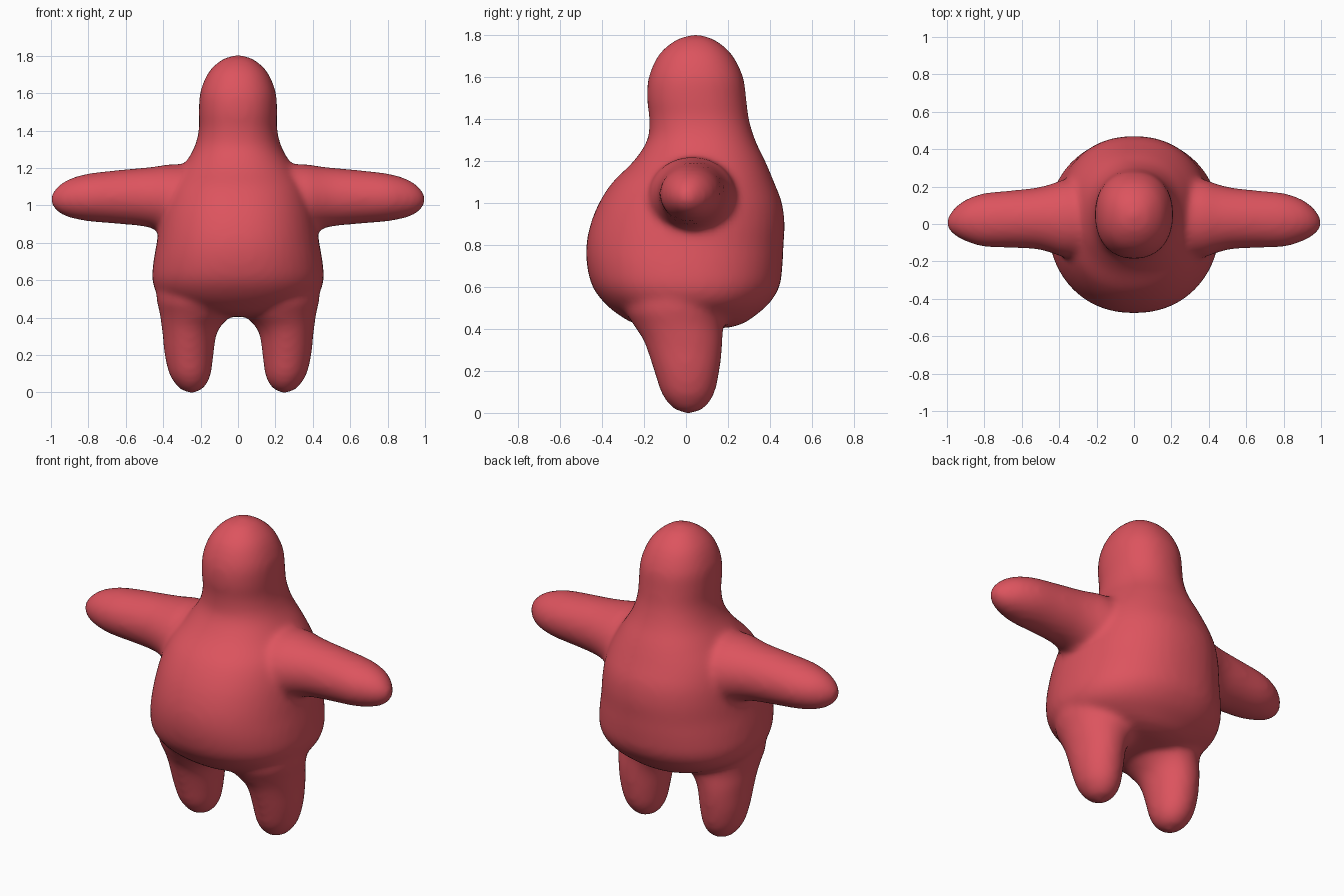
import bpy, bmesh, math
from mathutils import Vector

red = bpy.data.materials.new("coral_red")
red.diffuse_color = (0.72, 0.088, 0.112, 1)

bm = bmesh.new()


def spline(rows, steps=4):
    """Catmull-Rom interpolation of profile rows."""
    out = []
    for i in range(len(rows) - 1):
        p = [rows[max(i - 1, 0)], rows[i], rows[i + 1], rows[min(i + 2, len(rows) - 1)]]
        for s in range(steps):
            t = s / steps
            out.append([0.5 * (2 * b + (c - a) * t + (2 * a - 5 * b + 4 * c - d) * t * t
                               + (3 * b - a - 3 * c + d) * t ** 3) for a, b, c, d in zip(*p)])
    return out + [list(rows[-1])]


def loft(rows, place, power=2.0, sides=48):
    """Closed tube; each row is (station, u min, u max, v min, v max)."""
    rings = []
    for t, u0, u1, v0, v1 in spline(rows):
        ring = []
        for k in range(sides):
            a = 2 * math.pi * k / sides
            c, s = math.cos(a), math.sin(a)
            u = (u0 + u1) / 2 + (u1 - u0) / 2 * math.copysign(abs(c) ** (2 / power), c)
            v = (v0 + v1) / 2 + (v1 - v0) / 2 * math.copysign(abs(s) ** (2 / power), s)
            ring.append(bm.verts.new(place(t, u, v)))
        rings.append(ring)
    for a, b in zip(rings, rings[1:]):
        for k in range(sides):
            n = (k + 1) % sides
            bm.faces.new((a[k], a[n], b[n], b[k]))
    bm.faces.new(rings[0][::-1])
    bm.faces.new(rings[-1])


# Torso and head: height, half width, front, back
trunk = [
    (0.405, 0.12, -0.12, 0.20), (0.425, 0.24, -0.24, 0.27), (0.46, 0.34, -0.31, 0.325),
    (0.52, 0.425, -0.385, 0.395), (0.60, 0.458, -0.445, 0.445), (0.70, 0.452, -0.472, 0.46),
    (0.80, 0.435, -0.475, 0.465), (0.90, 0.42, -0.455, 0.47), (1.00, 0.40, -0.415, 0.458),
    (1.10, 0.365, -0.35, 0.42), (1.20, 0.30, -0.25, 0.378), (1.30, 0.238, -0.185, 0.33),
    (1.40, 0.21, -0.175, 0.30), (1.50, 0.209, -0.186, 0.287), (1.60, 0.203, -0.178, 0.273),
    (1.70, 0.165, -0.135, 0.225), (1.76, 0.112, -0.075, 0.165), (1.79, 0.063, -0.02, 0.11),
    (1.803, 0.012, 0.035, 0.06)]
loft([(z, -w, w, f, b) for z, w, f, b in trunk], lambda t, u, v: (u, v, t), 2.2)

for side in (-1, 1):
    # Arm: reach, front, back, bottom, top
    loft([(0.20, -0.18, 0.24, 0.84, 1.22), (0.36, -0.18, 0.24, 0.84, 1.22),
          (0.44, -0.155, 0.215, 0.872, 1.208), (0.52, -0.135, 0.195, 0.89, 1.20),
          (0.65, -0.127, 0.18, 0.902, 1.188), (0.80, -0.122, 0.165, 0.915, 1.17),
          (0.90, -0.092, 0.13, 0.935, 1.142), (0.96, -0.06, 0.085, 0.962, 1.105),
          (0.99, -0.03, 0.045, 0.995, 1.068), (1.003, -0.008, 0.01, 1.025, 1.037)],
         lambda t, u, v: (side * t, u, v))

    # Leg: height, inner, outer, front, back
    loft([(-0.003, 0.24, 0.26, 0.0, 0.02), (0.012, 0.20, 0.30, -0.045, 0.07),
          (0.045, 0.167, 0.335, -0.085, 0.108), (0.10, 0.145, 0.368, -0.12, 0.138),
          (0.20, 0.131, 0.392, -0.152, 0.16), (0.30, 0.118, 0.402, -0.185, 0.172),
          (0.36, 0.088, 0.41, -0.21, 0.175), (0.42, 0.03, 0.418, -0.25, 0.18),
          (0.50, 0.0, 0.435, -0.29, 0.19), (0.62, 0.0, 0.44, -0.26, 0.19)],
         lambda t, u, v: (side * u, v, t))

bmesh.ops.recalc_face_normals(bm, faces=bm.faces)
mesh = bpy.data.meshes.new("body")
bm.to_mesh(mesh)
bm.free()
mesh.materials.append(red)
body = bpy.data.objects.new("body", mesh)
bpy.context.collection.objects.link(body)

# Fuse the parts into one skin and soften the joins
fuse = body.modifiers.new("fuse", 'REMESH')
fuse.mode = 'VOXEL'
fuse.voxel_size = 0.018
fuse.use_smooth_shade = True
soften = body.modifiers.new("soften", 'SMOOTH')
soften.factor = 0.5
soften.iterations = 10
